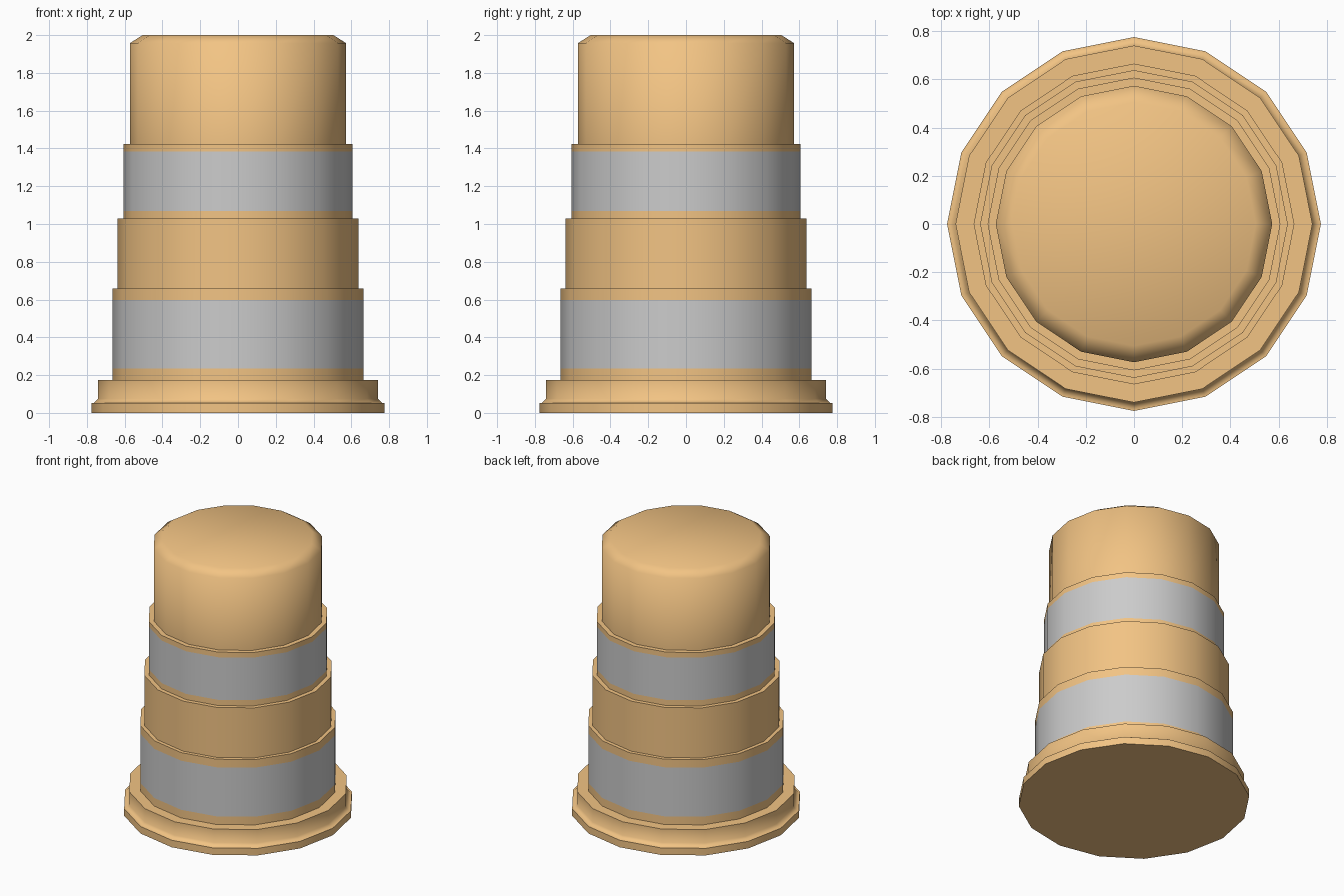
import bpy, bmesh, math

if "Cube" in bpy.data.objects:
    bpy.data.objects.remove(bpy.data.objects["Cube"])

SIDES = 16


def material(name, rgb):
    m = bpy.data.materials.new(name)
    m.diffuse_color = (*rgb, 1)
    m.use_nodes = True
    m.node_tree.nodes["Principled BSDF"].inputs["Base Color"].default_value = m.diffuse_color
    return m


def lathe(name, profile, mat=None, cap_bottom=False, cap_top=False):
    """Revolve (radius, height) points around z into a 16-sided shell."""
    bm = bmesh.new()
    rings = []
    for r, z in profile:
        rings.append([bm.verts.new((r * math.cos(2 * math.pi * i / SIDES),
                                    r * math.sin(2 * math.pi * i / SIDES), z))
                      for i in range(SIDES)])
    for a, b in zip(rings, rings[1:]):
        for i in range(SIDES):
            j = (i + 1) % SIDES
            bm.faces.new((a[i], a[j], b[j], b[i]))
    if cap_bottom:
        bm.faces.new(rings[0][::-1])
    if cap_top:
        bm.faces.new(rings[-1])
    me = bpy.data.meshes.new(name)
    bm.to_mesh(me)
    bm.free()
    ob = bpy.data.objects.new(name, me)
    bpy.context.collection.objects.link(ob)
    if mat:
        me.materials.append(mat)
    bpy.ops.object.select_all(action='DESELECT')
    ob.select_set(True)
    bpy.context.view_layer.objects.active = ob
    bpy.ops.object.shade_smooth_by_angle(angle=math.radians(60))
    return ob


orange = material("orange_plastic", (0.89, 0.55, 0.23))

# Wide foot up to the lower stripe
lathe("base", [(.775, 0), (.775, .052), (.763, .052), (.74, .075), (.74, .175),
               (.665, .175), (.665, .235)], orange, cap_bottom=True)
# Lower reflective stripe
lathe("lower_stripe", [(.665, .235), (.665, .598)])
# Middle orange section with its two ledges
lathe("middle_body", [(.665, .598), (.665, .658), (.638, .658), (.638, 1.028),
                      (.607, 1.028), (.607, 1.07)], orange)
# Upper reflective stripe
lathe("upper_stripe", [(.607, 1.07), (.607, 1.385)])
# Top section with chamfered lid
lathe("top_body", [(.607, 1.385), (.607, 1.423), (.573, 1.423), (.573, 1.957),
                   (.505, 2.0)], orange, cap_top=True)
